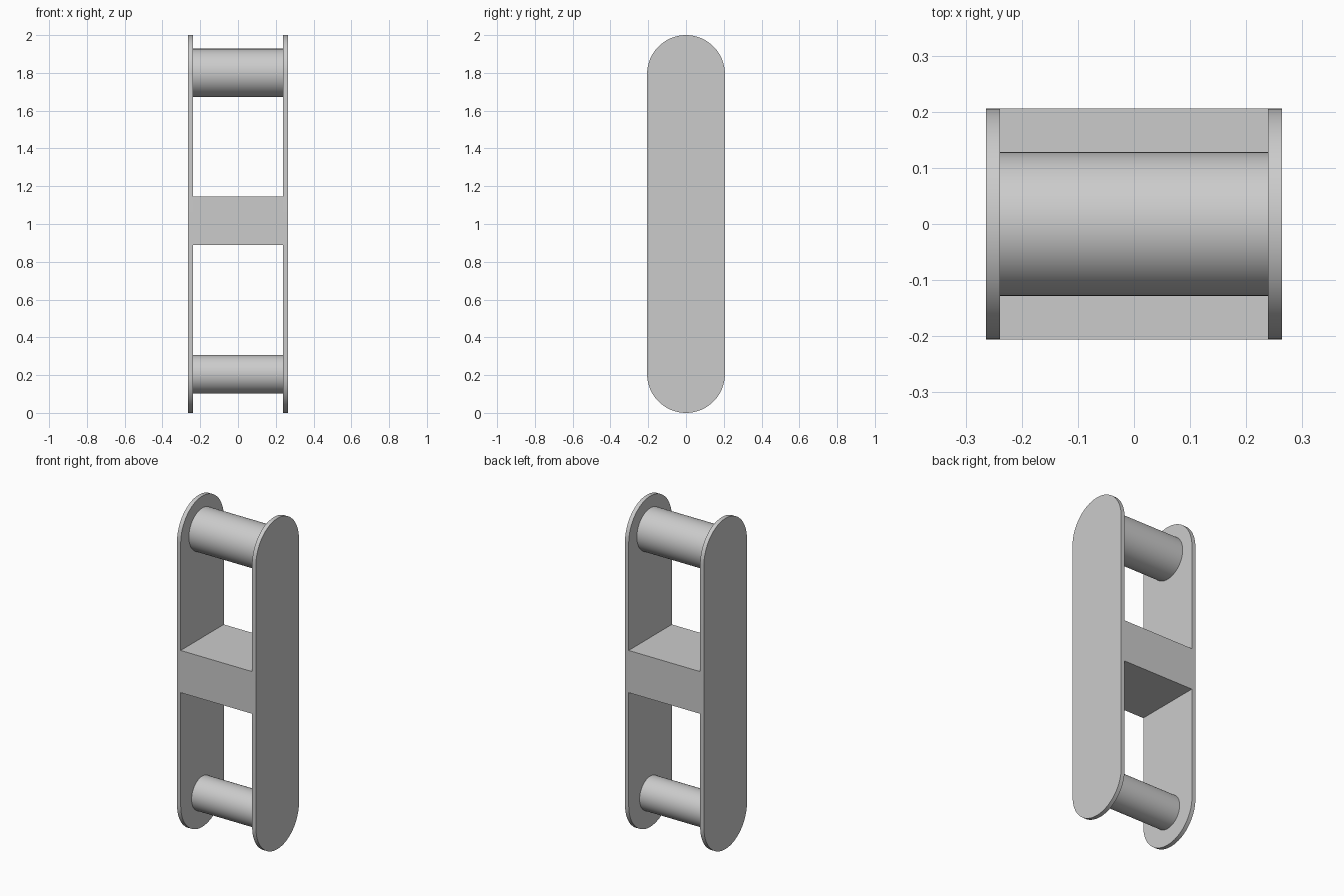
import bpy
import bmesh
from math import pi, sin, cos, radians
from mathutils import Vector

cube = bpy.data.objects.get("Cube")
if cube:
    bpy.data.objects.remove(cube, do_unlink=True)

HALF_DEPTH = 0.206   # also the radius of the rounded ends
INNER, OUTER = 0.239, 0.264
HEIGHT = 2.0

grey = bpy.data.materials.new("plain grey")
grey.use_nodes = True
colour = (0.6, 0.6, 0.6, 1)
grey.diffuse_color = colour
grey.node_tree.nodes["Principled BSDF"].inputs["Base Color"].default_value = colour


def arc(cy, cz, radius, start, end, steps):
    """Points on an arc in the y-z plane."""
    angles = [start + (end - start) * i / steps for i in range(steps + 1)]
    return [(cy + radius * cos(a), cz + radius * sin(a)) for a in angles]


def extrude_profile(name, profile, x0, x1):
    """Extrude a closed y-z profile along x."""
    bm = bmesh.new()
    face = bm.faces.new([bm.verts.new((x0, y, z)) for y, z in profile])
    result = bmesh.ops.extrude_face_region(bm, geom=[face])
    moved = [v for v in result["geom"] if isinstance(v, bmesh.types.BMVert)]
    bmesh.ops.translate(bm, verts=moved, vec=Vector((x1 - x0, 0, 0)))
    bmesh.ops.recalc_face_normals(bm, faces=bm.faces)
    mesh = bpy.data.meshes.new(name)
    bm.to_mesh(mesh)
    bm.free()
    mesh.materials.append(grey)
    obj = bpy.data.objects.new(name, mesh)
    bpy.context.collection.objects.link(obj)
    bpy.ops.object.select_all(action="DESELECT")
    obj.select_set(True)
    bpy.context.view_layer.objects.active = obj
    bpy.ops.object.shade_smooth_by_angle(angle=radians(30))
    return obj


# Side plates with rounded ends
plate = (arc(0, HEIGHT - HALF_DEPTH, HALF_DEPTH, 0, pi, 32)
         + arc(0, HALF_DEPTH, HALF_DEPTH, pi, 2 * pi, 32))
extrude_profile("left_side_plate", plate, INNER, OUTER)
extrude_profile("right_side_plate", plate, -OUTER, -INNER)

# Round crossbars, the upper one thicker
for name, z, radius in (("upper_bar", 1.8, 0.128), ("lower_bar", 0.205, 0.102)):
    extrude_profile(name, arc(0, z, radius, 0, 2 * pi, 64)[:-1], -INNER, INNER)

# Middle block joining the plates
block = [(-HALF_DEPTH, 0.89), (HALF_DEPTH, 0.89),
         (HALF_DEPTH, 1.145), (-HALF_DEPTH, 1.145)]
extrude_profile("middle_block", block, -INNER, INNER)
